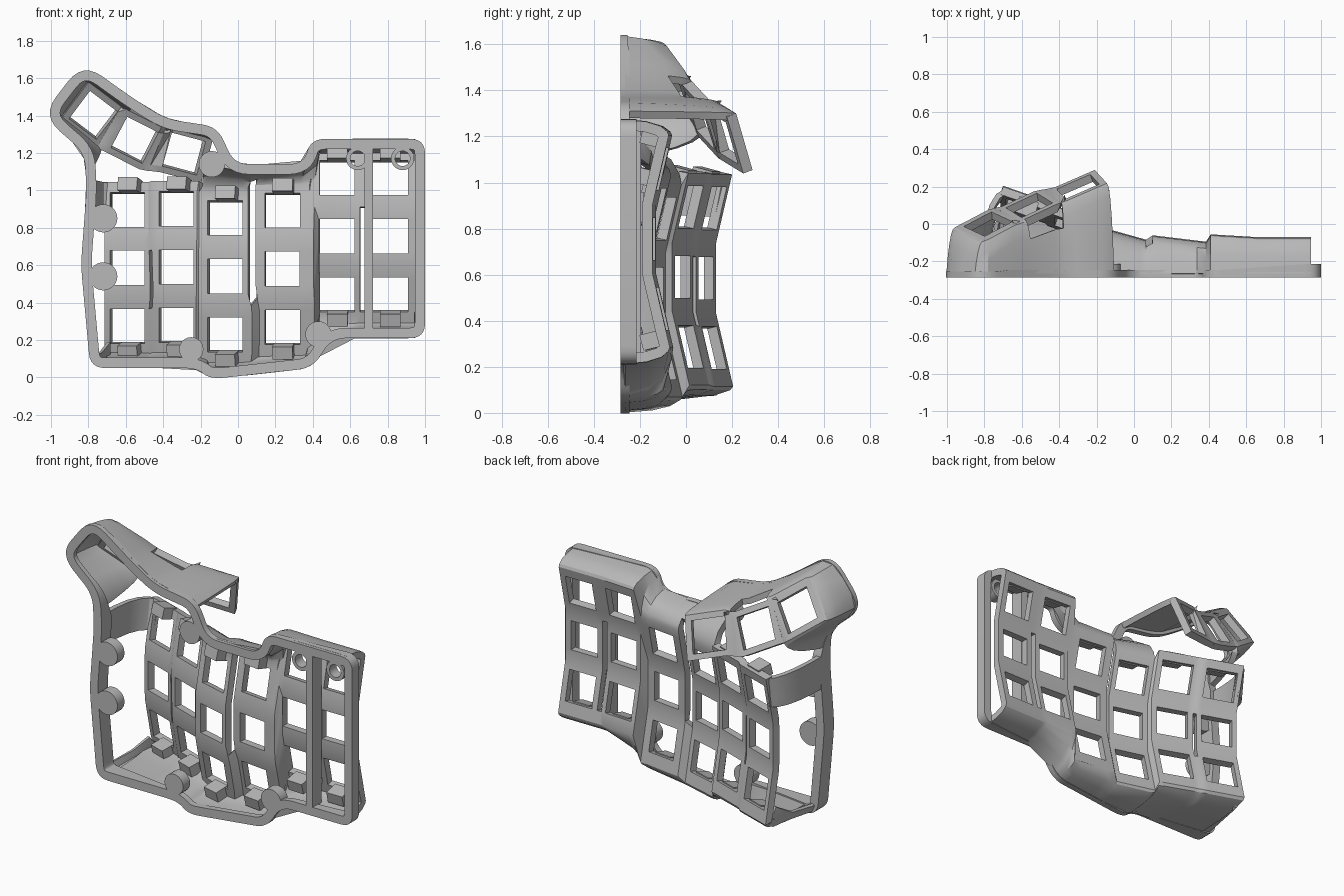
import bpy, math
from mathutils import Vector, Matrix

cube = bpy.data.objects.get("Cube")
if cube:
    bpy.data.objects.remove(cube, do_unlink=True)

grey = bpy.data.materials.new("plain grey")
grey.use_nodes = True
grey.diffuse_color = (0.48, 0.48, 0.48, 1)
grey.node_tree.nodes["Principled BSDF"].inputs["Base Color"].default_value = grey.diffuse_color

FRONT = -0.285
THICK = 0.045


def add_mesh(name, verts, faces, thickness=0):
    mesh = bpy.data.meshes.new(name)
    mesh.from_pydata([tuple(v) for v in verts], [], faces)
    mesh.materials.append(grey)
    mesh.shade_smooth()
    obj = bpy.data.objects.new(name, mesh)
    bpy.context.collection.objects.link(obj)
    if thickness:
        solid = obj.modifiers.new("wall thickness", 'SOLIDIFY')
        solid.thickness = thickness
        solid.offset = -1
        solid.use_even_offset = False
    crisp = obj.modifiers.new("crisp edges", 'EDGE_SPLIT')
    crisp.split_angle = math.radians(28)
    return obj


def add_grid(name, rows, skip=lambda i, j: False, thickness=THICK):
    """Sheet through rows of points, leaving out the cells chosen by skip."""
    width = len(rows[0])
    verts = [p for row in rows for p in row]
    faces = []
    for j in range(len(rows) - 1):
        for i in range(width - 1):
            if not skip(i, j):
                a = j * width + i
                faces.append((a, a + width, a + width + 1, a + 1))
    return add_mesh(name, verts, faces, thickness)


def add_ring(name, outer, inner, y0, depth):
    """Closed band between two outlines in x and z, with depth given by a rule."""
    n = len(outer)
    verts, faces = [], []
    for path, back in ((outer, False), (inner, False), (inner, True), (outer, True)):
        verts += [(p.x, y0 + (depth(q) if back else 0), p.y) for p, q in zip(path, outer)]
    for k in range(4):
        for i in range(n):
            m = (i + 1) % n
            a, b = k * n, (k + 1) % 4 * n
            faces.append((a + i, b + i, b + m, a + m))
    return add_mesh(name, verts, faces)


def circle(x, z, radius, n=28):
    return [Vector((x + radius * math.cos(t * math.tau / n), z + radius * math.sin(t * math.tau / n)))
            for t in range(n)]


def add_disc(name, x, z, radius, depth):
    verts = [(p.x, y, p.y) for y in (FRONT, FRONT + depth) for p in circle(x, z, radius)]
    n = len(verts) // 2
    faces = [tuple(range(n)), tuple(reversed(range(n, 2 * n)))]
    faces += [(i, i + n, (i + 1) % n + n, (i + 1) % n) for i in range(n)]
    return add_mesh(name, verts, faces)


def add_box(name, centre, size, tilt=0, turn=0):
    frame = Matrix.Translation(centre) @ Matrix.Rotation(turn, 4, 'Z') @ Matrix.Rotation(tilt, 4, 'X')
    verts = [frame @ Vector((x * size[0] / 2, y * size[1] / 2, z * size[2] / 2))
             for x in (-1, 1) for y in (-1, 1) for z in (-1, 1)]
    return add_mesh(name, verts, [(0, 1, 3, 2), (4, 6, 7, 5), (0, 4, 5, 1),
                                  (2, 3, 7, 6), (0, 2, 6, 4), (1, 5, 7, 3)])


def bend(a, control, b, t):
    return a * (1 - t) ** 2 + control * 2 * t * (1 - t) + b * t * t


# Rim around the open front
corners = [(-.79, .05), (-.22, .05), (-.15, -.01), (.4, .05), (.5, .21), (1, .21), (1, 1.275),
           (.39, 1.275), (.35, 1.14), (-.02, 1.14), (-.11, 1.34), (-.38, 1.38), (-.56, 1.49),
           (-.83, 1.685), (-1.05, 1.4), (-.82, 1.2), (-.81, 1), (-.84, .6)]
outline = [Vector(c) for c in corners]
dense = []
for i, p in enumerate(outline):
    before, after = outline[i - 1] - p, outline[(i + 1) % len(outline)] - p
    radius = .13 if p.y > 1.39 else .08
    start = p + before.normalized() * min(radius, before.length * .48)
    end = p + after.normalized() * min(radius, after.length * .48)
    dense += [bend(start, p, end, s / 6) for s in range(7)]
inner = []
for i, p in enumerate(dense):
    along = (dense[(i + 1) % len(dense)] - dense[i - 1]).normalized()
    inner.append(p + Vector((-along.y, along.x)) * .055)


def rim_depth(p):
    if p.x > .9:
        return .07
    if p.x > -.7:
        return .04
    return .1 - .07 * min(1, max(0, (p.y - 1.05) / .2))


add_ring("rim", dense, inner, FRONT, rim_depth)


def rim_heights(x):
    """Lowest and highest crossing of the rim at x."""
    found = []
    for p, q in zip(dense, dense[1:] + dense[:1]):
        if p.x != q.x and min(p.x, q.x) <= x <= max(p.x, q.x):
            found.append(p.y + (q.y - p.y) * (x - p.x) / (q.x - p.x))
    return min(found), max(found)


def nearest_on_rim(target):
    best = None
    for p, q in zip(dense, dense[1:] + dense[:1]):
        if (q - p).length > 1e-6:
            t = (target - p).dot(q - p) / (q - p).length_squared
            spot = p.lerp(q, min(1, max(0, t)))
            if best is None or (spot - target).length < (best - target).length:
                best = spot
    return best


# Key columns: left x, right x, left y, sideways slope, centre z
columns = [(-.7, -.455, .13, -.35, .585), (-.44, -.19, .03, -.36, .59),
           (-.18, .065, -.09, -.28, .54), (.1, .385, -.135, -.12, .58),
           (.41, .655, -.13, -.06, .755), (.685, .945, -.145, 0, .755)]
half_steps = [.092, .15, .21, .395, .47]
steps = [-s for s in reversed(half_steps)] + half_steps[:-1] + [.45]
HOLE = .093
SHOULDER = (0, .3, .6, .85)


def dish(s):
    return .07 * max(0, abs(s) - .15) / .3


well = [[] for _ in range(len(steps) + 2 * len(SHOULDER))]
for x0, x1, y0, slope, mid in columns:
    xc = (x0 + x1) / 2
    for x in (x0, xc - HOLE, xc + HOLE, x1):
        base = y0 + slope * (x - x0)
        line = [Vector((x, base + dish(s), mid + s)) for s in steps]
        ends = []
        for tip, z in ((line[0], rim_heights(x)[0] - .001),
                       (line[-1], rim_heights(max(x, -.03))[1] + .001)):
            root = Vector((x, FRONT + .02, z))
            control = Vector((x, tip.y - .01, z + .12 * (tip.z - z)))
            ends.append([bend(root, control, tip, t) for t in SHOULDER])
        for row, p in zip(well, ends[0] + line + ends[1][::-1]):
            row.append(p)

slits = {3: range(6, 9), 11: range(7, 15), 19: range(5, 10)}


def well_gap(i, j):
    window = i % 4 == 1 and j in (5, 8, 11)
    return window or j in slits.get(i, ()) or (i < 8 and j >= 13)


add_grid("key_well", well, well_gap)

# Switch socket blocks at both ends of every column
for x0, x1, y0, slope, mid in columns:
    xc = (x0 + x1) / 2
    y = y0 + slope * (xc - x0) + dish(.45) - .075
    for side in (-1, 1):
        add_box("socket_block", (xc, y, mid + side * .44), (.11, .09, .07),
                -side * .25, math.atan(slope))

# Thumb plate with three windows: centre and roll of each key
thumb_keys = [((-.78, 0, 1.42), -37), ((-.56, .1, 1.285), -27), ((-.3, .2, 1.21), -15)]
EDGE = .127


def thumb_point(key, u, v):
    centre, roll = thumb_keys[key]
    c, s = math.cos(math.radians(roll)), math.sin(math.radians(roll))
    return Vector(centre) + u * Vector((c, .42, s)) + v * Vector((-s, -.28, c))


stops = (-EDGE, -HOLE, HOLE, EDGE)
thumb = [[thumb_point(k, u, v) for k in range(3) for u in stops] for v in stops]

# Neighbouring keys share one seam
for row in thumb:
    for left in (3, 7):
        seam = row[left].lerp(row[left + 1], .5)
        row[left] = seam + (row[left] - seam) * .05
        row[left + 1] = seam + (row[left + 1] - seam) * .05
add_grid("thumb_plate", thumb, lambda i, j: i % 4 == 1 and j == 1)

# Thumb skirt: plate edge points, by row and place, paired with rim points
skirt_pairs = [(3, 11, (-.115, 1.3)), (3, 10, (-.17, 1.34)), (3, 9, (-.3, 1.365)),
               (3, 8, (-.37, 1.38)), (3, 6, (-.42, 1.4)), (3, 5, (-.54, 1.47)),
               (3, 4, (-.6, 1.52)), (3, 2, (-.67, 1.56)), (3, 1, (-.78, 1.635)),
               (3, 0, (-.85, 1.63)), (2, 0, (-.91, 1.555)), (1, 0, (-.965, 1.47)),
               (0, 0, (-.99, 1.4)), (0, 1, (-.95, 1.33)), (0, 2, (-.88, 1.26)),
               (0, 3, (-.825, 1.17)), (0, 4, (-.815, 1.1))]
skirt = []
for row, place, target in skirt_pairs:
    top = thumb[row][place]
    spot = nearest_on_rim(Vector(target))
    foot = Vector((spot.x, FRONT + .02, spot.y))
    control = Vector((spot.x, top.y, spot.y)).lerp(top, .4)
    skirt.append([bend(top, control, foot, t) for t in (0, .2, .4, .6, .8, 1)])
add_grid("thumb_skirt", skirt, lambda i, j: j in (3, 4) and i < 3, .035)

# Collar from the side wall to the first column
collar = []
for x, z, zc in ((-.812, 1.06, 1.03), (-.815, .96, .94), (-.82, .86, .84)):
    edge = Vector((-.69, .19 - .2 * (1.03 - zc), zc))
    root = Vector((x, FRONT + .05, z))
    collar.append([bend(edge, Vector((-.82, .15, z)), root, t / 5) for t in range(6)])
add_grid("side_collar", collar, thickness=.03)

# Corner wall beside the first column's foot
corner = [[Vector((-.7, .19, .115)), Vector((-.7, .13, .075)), Vector((-.7, -.2, .053))],
          [Vector((-.7, .12, .16)), Vector((-.73, .02, .085)), Vector((-.755, -.2, .065))],
          [Vector((-.7, .1, .19)), Vector((-.745, 0, .13)), Vector((-.775, -.2, .11))]]
add_grid("corner_wall", [row[::-1] for row in corner], thickness=.02)

# Screw bosses on the rim
for x, z, radius in ((-.72, .85, .075), (-.72, .54, .075), (-.14, 1.14, .07),
                     (-.25, .15, .065), (.43, .23, .07)):
    add_disc("screw_boss", x, z, radius, .07)
for x in (.64, .88):
    add_ring("screw_ring", circle(x, 1.17, .062), circle(x, 1.17, .04), FRONT, lambda p: .07)

# Divider bar between the last two columns
add_box("divider_bar", (.7, FRONT + .045, .74), (.045, .09, .98))
